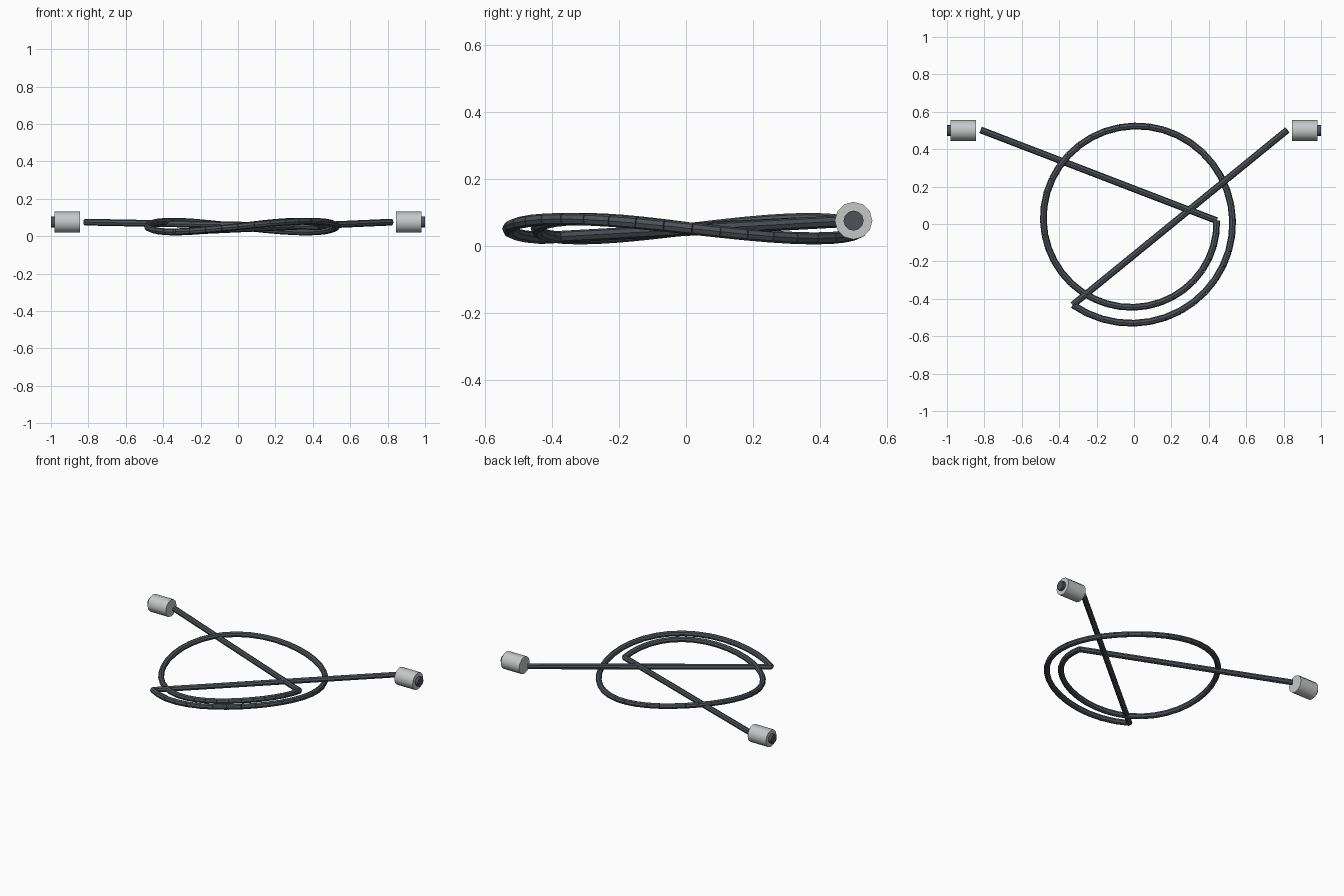
import bpy
import bmesh
from math import sin, cos, pi, radians
from mathutils import Matrix, Vector

if "Cube" in bpy.data.objects:
    bpy.data.objects.remove(bpy.data.objects["Cube"], do_unlink=True)


def material(name, colour):
    mat = bpy.data.materials.new(name)
    mat.use_nodes = True
    mat.diffuse_color = colour
    mat.node_tree.nodes["Principled BSDF"].inputs["Base Color"].default_value = colour
    return mat


rubber = material("dark grey rubber", (0.075, 0.085, 0.1, 1))
metal = material("light grey metal", (0.56, 0.57, 0.575, 1))


def add_rod(bm, start, end, radius, sides):
    """Capped cylinder between two points."""
    axis = end - start
    turn = axis.to_track_quat("Z", "Y").to_matrix().to_4x4()
    bmesh.ops.create_cone(
        bm, cap_ends=True, segments=sides, radius1=radius, radius2=radius,
        depth=axis.length, matrix=Matrix.Translation((start + end) / 2) @ turn)


def rods(name, points, radius, sides, mat):
    """One object made of straight rods along a chain of points."""
    bm = bmesh.new()
    for start, end in zip(points, points[1:]):
        add_rod(bm, start, end, radius, sides)
    mesh = bpy.data.meshes.new(name)
    bm.to_mesh(mesh)
    bm.free()
    mesh.materials.append(mat)
    obj = bpy.data.objects.new(name, mesh)
    bpy.context.collection.objects.link(obj)
    obj.select_set(True)
    bpy.context.view_layer.objects.active = obj
    bpy.ops.object.shade_smooth_by_angle(angle=radians(35))
    obj.select_set(False)
    return obj


CABLE = 0.018
TURNS = 1.35
STEPS = 54


# Loosely coiled cable: a widening clockwise spiral that waves up and down
def coil_point(i):
    t = i / STEPS
    a = -2 * pi * TURNS * t
    r = 0.442 + 0.115 * t
    return Vector((r * cos(a), 0.018 + r * sin(a), 0.051 - 0.029 * sin(2 * a)))


coil = [coil_point(i) for i in range(STEPS + 1)]
rods("coiled_cable", coil, CABLE, 8, rubber)

# Straight leads from both ends of the coil, with a plug on each side
for side, label, root in ((-1, "right", coil[0]), (1, "left", coil[-1])):
    def at(x):
        return Vector((side * x, 0.5, 0.075))

    lead_end = at(0.82) + Vector((0, 0.003, 0))
    rods(label + "_lead", [root, lead_end], CABLE, 8, rubber)
    rods(label + "_plug_body", [at(0.845), at(0.98)], 0.056, 12, metal)
    rods(label + "_plug_pin", [at(0.97), at(1.0)], 0.03, 12, rubber)
